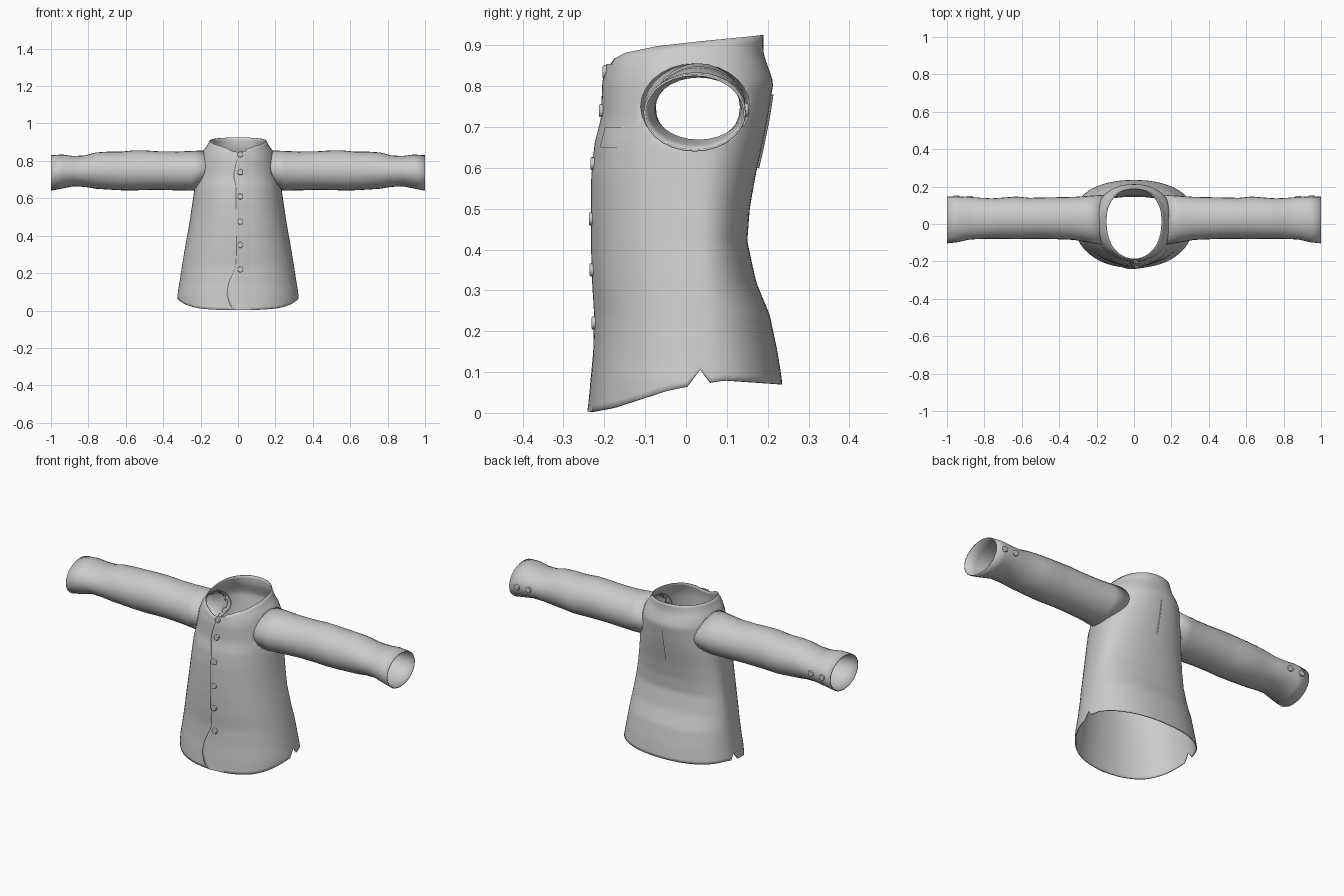
import bpy, bmesh
from math import sin, cos, pi, radians

cube = bpy.data.objects.get("Cube")
if cube:
    bpy.data.objects.remove(cube)

cloth = bpy.data.materials.new("grey_cloth")
cloth.use_nodes = True
GREY = (0.6, 0.6, 0.6, 1)
cloth.diffuse_color = GREY
cloth.node_tree.nodes["Principled BSDF"].inputs["Base Color"].default_value = GREY

# Body sections: height, half width, front y, back y
BODY = [(0, .328, -.235, .237), (.08, .325, -.229, .235), (.15, .313, -.222, .224),
        (.24, .299, -.218, .205), (.32, .286, -.223, .172), (.42, .268, -.226, .150),
        (.50, .255, -.226, .156), (.58, .243, -.225, .170), (.66, .232, -.217, .188),
        (.72, .220, -.202, .200), (.81, .203, -.198, .214), (.85, .190, -.189, .200),
        (.875, .170, -.182, .191), (.90, .155, -.176, .189), (.93, .142, -.172, .190)]
# Sleeve sections: x, centre y, centre z, half depth, half height
SLEEVE = [(.20, .022, .750, .135, .106), (.25, .026, .747, .124, .106),
          (.32, .030, .746, .115, .104), (.42, .031, .748, .112, .103),
          (.50, .031, .750, .110, .106), (.56, .030, .749, .110, .107),
          (.63, .033, .746, .114, .103), (.70, .031, .748, .110, .101),
          (.76, .029, .748, .108, .097), (.82, .030, .745, .110, .084),
          (.88, .031, .745, .114, .081), (.94, .025, .743, .122, .091),
          (1.0, .021, .735, .125, .095)]
TOP = [(-1, .848), (-.96, .868), (-.85, .882), (-.5, .898), (0, .910), (1, .925)]
HEM = [(-1, .002), (-.8, .012), (-.3, .055), (0, .07), (.3, .08), (1, .07)]
CENTRE, POWER, SEGS, ROWS = .035, 2.2, 64, 56


def lerp_rows(rows, k):
    """Interpolate a table on its first column."""
    k = min(max(k, rows[0][0]), rows[-1][0])
    for a, b in zip(rows, rows[1:]):
        if k <= b[0]:
            t = (k - a[0]) / (b[0] - a[0])
            return [p + (q - p) * t for p, q in zip(a[1:], b[1:])]


def bulge(u):
    return max(0, 1 - min(abs(u), 1) ** POWER) ** (1 / POWER)


def power_sign(v):
    return (1 if v >= 0 else -1) * abs(v) ** (2 / POWER)


def front_y(x, z):
    hw, front, back = lerp_rows(BODY, z)
    return CENTRE + (front - CENTRE) * bulge(x / hw)


def back_y(x, z):
    hw, front, back = lerp_rows(BODY, z)
    return CENTRE + (back - CENTRE) * bulge(x / hw)


def side_x(y, z):
    hw, front, back = lerp_rows(BODY, z)
    depth = (front if y < CENTRE else back) - CENTRE
    return hw * bulge((y - CENTRE) / depth)


def grid_object(name, rows, closed, flip=False, drop=None, thickness=0):
    """Skin a grid of points into a smooth sheet."""
    bm = bmesh.new()
    vs = [[bm.verts.new(p) for p in row] for row in rows]
    n = len(rows[0])
    for a, b in zip(vs, vs[1:]):
        for j in range(n if closed else n - 1):
            k = (j + 1) % n
            quad = (a[j], a[k], b[k], b[j])
            f = bm.faces.new(quad[::-1] if flip else quad)
            f.smooth = True
    if drop:
        doomed = [f for f in bm.faces if drop(f.calc_center_median())]
        bmesh.ops.delete(bm, geom=doomed, context='FACES')
    return finish(name, bm, thickness)


def finish(name, bm, thickness=0):
    mesh = bpy.data.meshes.new(name)
    bm.to_mesh(mesh)
    bm.free()
    ob = bpy.data.objects.new(name, mesh)
    bpy.context.collection.objects.link(ob)
    mesh.materials.append(cloth)
    if thickness:
        mod = ob.modifiers.new("cloth_thickness", 'SOLIDIFY')
        mod.thickness, mod.offset = thickness, -1
    return ob


# Body and standing collar, open at neck, hem and armholes
def in_armhole(p):
    x, cy, cz, ry, rz = SLEEVE[0]
    return abs(p.x) > .1 and ((p.y - cy) / ry) ** 2 + ((p.z - cz) / rz) ** 2 < .8


body = []
for i in range(ROWS + 1):
    t, row = i / ROWS, []
    for j in range(SEGS):
        a = 2 * pi * j / SEGS
        c, s = power_sign(cos(a)), power_sign(sin(a))
        low, high = lerp_rows(HEM, s)[0], lerp_rows(TOP, s)[0]
        if j % (SEGS // 2) == 0:
            low += .036 * (1 - t) ** 8      # notch at each side seam
        z = low + (high - low) * t
        hw, front, back = lerp_rows(BODY, z)
        row.append((hw * c, CENTRE + s * (back - CENTRE if s > 0 else CENTRE - front), z))
    body.append(row)
grid_object("jacket_body", body, True, drop=in_armhole, thickness=.005)

# Sleeves, fitted to the body at the shoulder and flared at the cuff
for side, label in ((1, "left"), (-1, "right")):
    rows = []
    for i, (x, cy, cz, ry, rz) in enumerate(SLEEVE):
        row = []
        for j in range(28):
            a = 2 * pi * j / 28
            y, z = cy + ry * cos(a), cz + rz * sin(a)
            px = side_x(y, z) - .008 if i == 0 else x
            if i == 1:
                px = max(x, side_x(y, z) + .015)
            row.append((side * px, y, z))
        rows.append(row)
    grid_object(label + "_sleeve", rows, True, flip=side < 0, thickness=.005)

# Overlapping front flap whose free edge swings out near the hem
EDGE = [(0, -.01), (.03, -.045), (.09, -.06), (.15, -.05), (.23, -.012), (.3, -.008),
        (.66, -.01), (.72, -.024), (.78, -.012), (.85, .012)]
flap = []
for i in range(41):
    z = .004 + .85 * i / 40
    left = lerp_rows(EDGE, z)[0]
    xs = [left + (.07 - left) * k / 6 for k in range(7)]
    lift = [-.001] + [.007 * (1 - k / 6) for k in range(7)]
    flap.append([(x, front_y(x, z) - h, z) for x, h in zip([left] + xs, lift)])
grid_object("front_flap", flap, False)

# Chest patch pocket
pocket = [[(x, front_y(x, z) - .003, z) for x in [.08 + .012 * k for k in range(9)]]
          for z in [.65 + .01 * k for k in range(6)]]
grid_object("chest_pocket", pocket, False)

# Pleat at the centre of the back
pleat = [[(x, back_y(0, z) + h, z) for x, h in ((-.008, -.002), (0, .005), (.001, -.002))]
         for z in [.60 + .02 * k for k in range(10)]]
grid_object("back_pleat", pleat, False, flip=True)


# Buttons
def button(name, x, y, z):
    bpy.ops.mesh.primitive_cylinder_add(vertices=16, radius=.016, depth=.012,
                                        location=(x, y, z), rotation=(radians(90), 0, 0))
    ob = bpy.context.object
    ob.name = name
    ob.data.materials.append(cloth)
    mod = ob.modifiers.new("soft_rim", 'BEVEL')
    mod.width, mod.segments = .003, 2
    bpy.ops.object.shade_smooth_by_angle()


for n, z in enumerate((.835, .74, .61, .475, .35, .22)):
    button(f"front_button_{n + 1}", .012, front_y(.012, z) - .006, z)
for side, label in ((1, "left"), (-1, "right")):
    for n, x in enumerate((.88, .95)):
        cy, cz, ry, rz = lerp_rows(SLEEVE, x)
        button(f"{label}_cuff_button_{n + 1}", side * x, cy + ry, cz)
